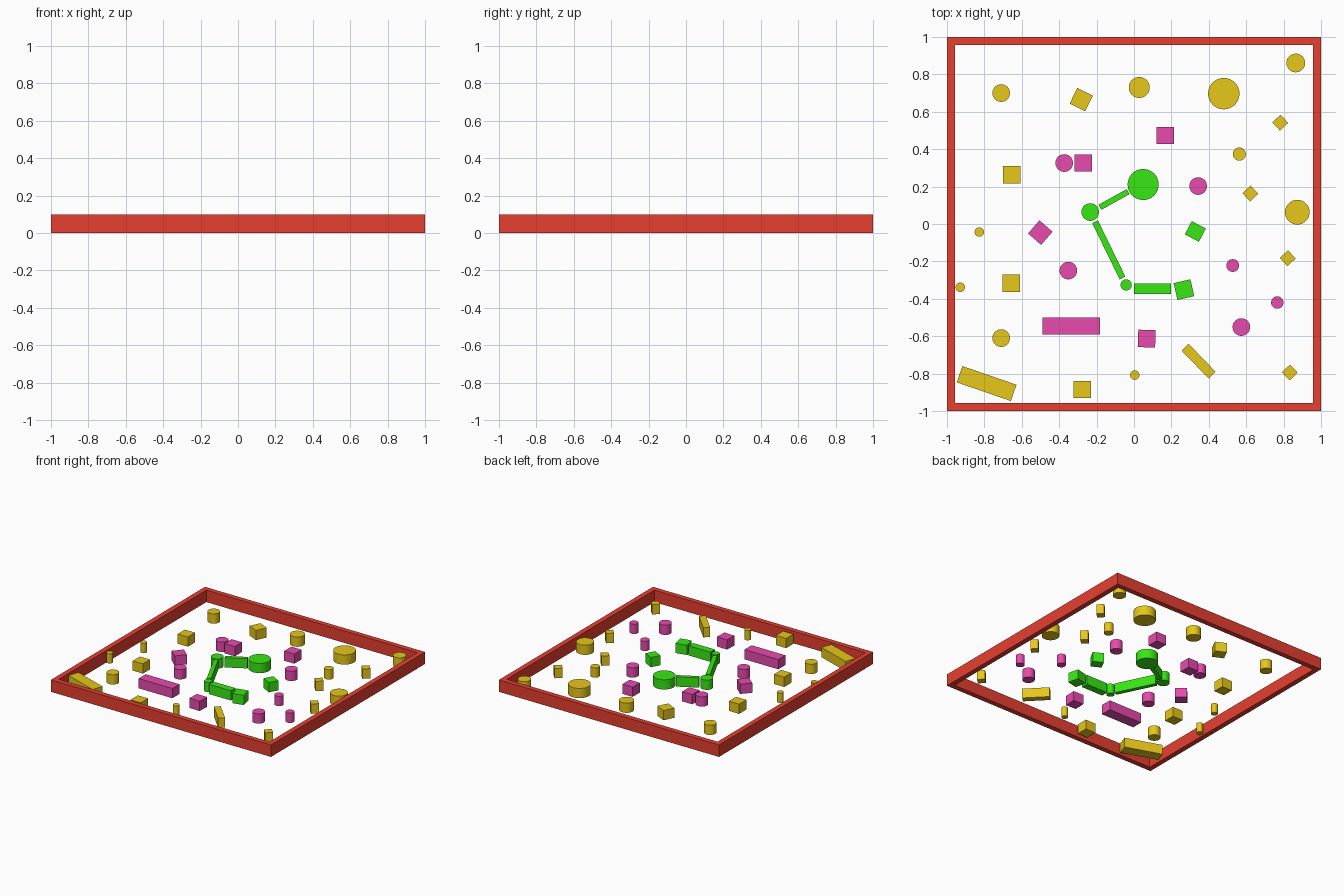
import bpy, bmesh
from math import radians

if "Cube" in bpy.data.objects:
    bpy.data.objects.remove(bpy.data.objects["Cube"])

Z0, Z1 = 0.01, 0.09     # block bottom and top
DX, DY = 0.003, -0.003  # small shift of the whole layout


def material(name, rgb):
    m = bpy.data.materials.new(name)
    m.diffuse_color = (*rgb, 1)
    m.use_nodes = True
    m.node_tree.nodes["Principled BSDF"].inputs["Base Color"].default_value = m.diffuse_color
    return m


red = material("red", (0.80, 0.05, 0.03))
gold = material("gold", (0.80, 0.57, 0.01))
pink = material("pink", (0.80, 0.07, 0.42))
green = material("green", (0.04, 0.80, 0.007))


def block(name, mat, x, y, sx, sy, angle=0):
    bpy.ops.mesh.primitive_cube_add(size=1, location=(x + DX, y + DY, (Z0 + Z1) / 2))
    ob = bpy.context.object
    ob.scale = (sx, sy, Z1 - Z0)
    ob.rotation_euler.z = radians(angle)
    ob.name = name
    ob.data.materials.append(mat)


def post(name, mat, x, y, r):
    bpy.ops.mesh.primitive_cylinder_add(vertices=48, radius=r, depth=Z1 - Z0,
                                        location=(x + DX, y + DY, (Z0 + Z1) / 2))
    ob = bpy.context.object
    ob.name = name
    ob.data.materials.append(mat)
    bpy.ops.object.shade_smooth_by_angle()


# Square border wall, open above and below
bm = bmesh.new()
corners = [(-1, -1), (1, -1), (1, 1), (-1, 1)]
rings = [[bm.verts.new((x * s, y * s, z)) for x, y in corners]
         for s, z in [(1, 0), (1, 0.098), (0.958, 0.098), (0.958, 0)]]
for k in range(4):
    a, b = rings[k], rings[(k + 1) % 4]
    for i in range(4):
        j = (i + 1) % 4
        bm.faces.new((a[i], a[j], b[j], b[i]))
bmesh.ops.recalc_face_normals(bm, faces=bm.faces)
mesh = bpy.data.meshes.new("border_wall")
bm.to_mesh(mesh)
bm.free()
mesh.materials.append(red)
bpy.context.collection.objects.link(bpy.data.objects.new("border_wall", mesh))

# Outer gold pieces
for x, y, r in [(-0.713, 0.703, 0.047), (0.025, 0.733, 0.056), (0.477, 0.70, 0.084),
                (0.862, 0.864, 0.05), (0.56, 0.377, 0.035), (0.87, 0.066, 0.066),
                (-0.83, -0.04, 0.025), (-0.932, -0.335, 0.025),
                (-0.713, -0.607, 0.047), (0.001, -0.805, 0.025)]:
    post("gold_post", gold, x, y, r)
for x, y, a in [(-0.285, 0.668, -26), (-0.657, 0.267, 0), (-0.66, -0.313, 0), (-0.28, -0.882, 0)]:
    block("gold_block", gold, x, y, 0.093, 0.093, a)
for x, y in [(0.779, 0.545), (0.619, 0.166), (0.819, -0.18), (0.83, -0.791)]:
    block("gold_small_block", gold, x, y, 0.06, 0.06, 43)
block("gold_wide_bar", gold, -0.791, -0.85, 0.306, 0.092, -19)
block("gold_thin_bar", gold, 0.342, -0.73, 0.208, 0.052, -46)

# Middle pink pieces
for x, y, r in [(-0.376, 0.329, 0.047), (0.34, 0.206, 0.047), (-0.354, -0.246, 0.047),
                (0.525, -0.219, 0.034), (0.763, -0.417, 0.033), (0.571, -0.548, 0.047)]:
    post("pink_post", pink, x, y, r)
for x, y, a in [(-0.274, 0.329, 0), (0.164, 0.476, 0), (-0.504, -0.043, -41), (0.065, -0.61, -2)]:
    block("pink_block", pink, x, y, 0.093, 0.093, a)
block("pink_bar", pink, -0.338, -0.543, 0.307, 0.092)

# Inner green chain of posts and walls
for x, y, r in [(0.046, 0.214, 0.083), (-0.237, 0.067, 0.047), (-0.045, -0.323, 0.03)]:
    post("green_post", green, x, y, r)
block("green_block", green, 0.325, -0.037, 0.085, 0.08, -28)
block("green_end_block", green, 0.264, -0.348, 0.092, 0.092, 13)
block("green_short_wall", green, -0.11, 0.134, 0.172, 0.031, 29)
block("green_long_wall", green, -0.138, -0.135, 0.335, 0.034, -64)
block("green_wide_wall", green, 0.095, -0.343, 0.198, 0.058)
